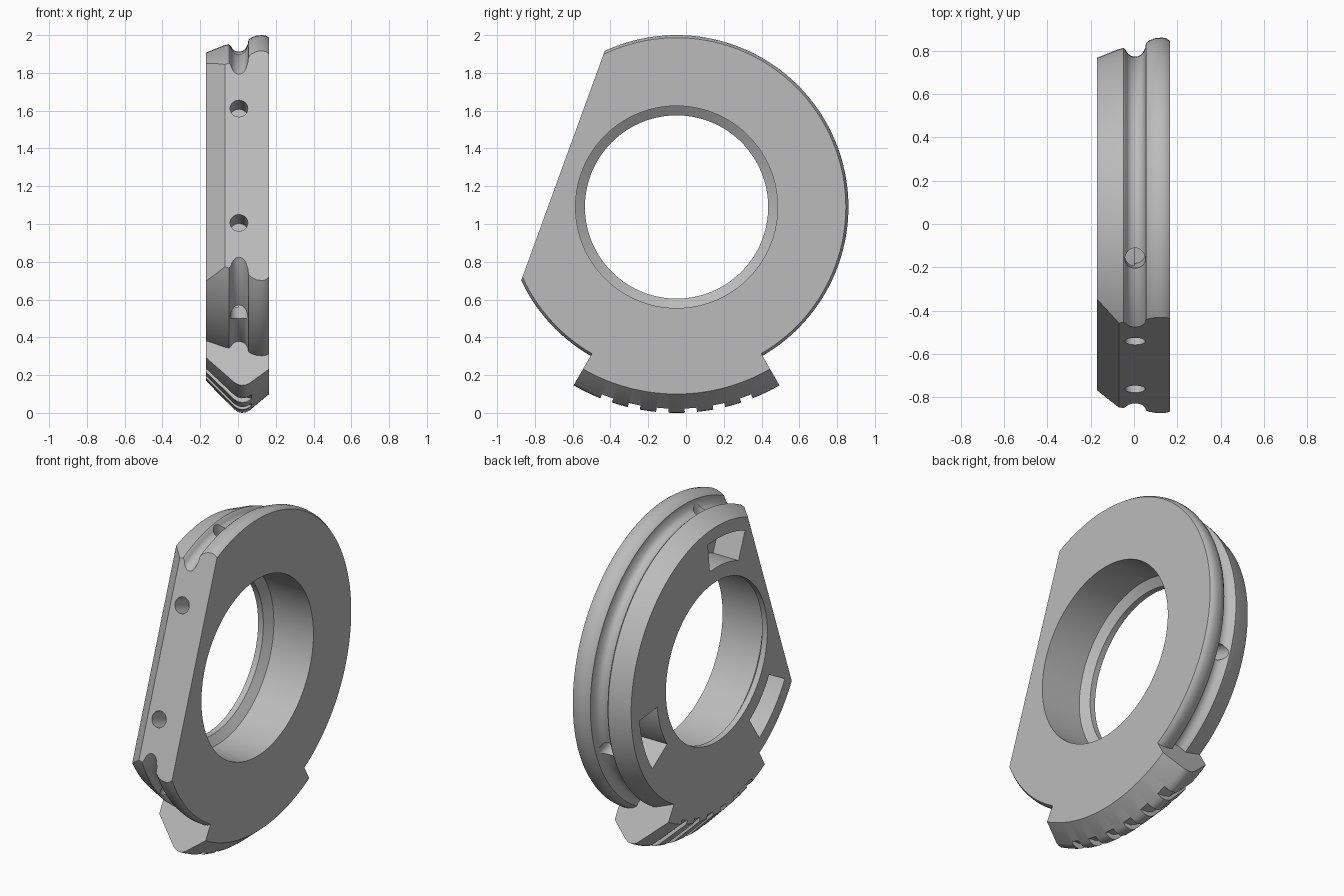
import bpy, bmesh, math
from mathutils import Vector

if "Cube" in bpy.data.objects:
    bpy.data.objects.remove(bpy.data.objects["Cube"])

CY, CZ = -0.05, 1.09          # ring axis runs along x through this point
LEFT, RIGHT = -0.17, 0.165    # the two side faces
FLAT = 160                    # direction of the flat on the rim

grey = bpy.data.materials.new("plain_grey")
grey.use_nodes = True
grey.diffuse_color = (0.5, 0.5, 0.5, 1)
grey.node_tree.nodes["Principled BSDF"].inputs["Base Color"].default_value = (0.5, 0.5, 0.5, 1)


def polar(x, r, deg, side=0):
    """Point at radius r in direction deg, shifted sideways along the tangent."""
    a = math.radians(deg)
    return Vector((x, CY + r * math.cos(a) + side * math.sin(a),
                   CZ + r * math.sin(a) - side * math.cos(a)))


def loft(name, sections, closed=False):
    """Solid through a list of equal cross-sections."""
    bm = bmesh.new()
    rings = [[bm.verts.new(p) for p in s] for s in sections]
    n = len(rings[0])
    pairs = list(zip(rings, rings[1:]))
    if closed:
        pairs.append((rings[-1], rings[0]))
    else:
        bm.faces.new(rings[0])
        bm.faces.new(rings[-1])
    for a, b in pairs:
        for i in range(n):
            j = (i + 1) % n
            bm.faces.new((a[i], a[j], b[j], b[i]))
    bmesh.ops.recalc_face_normals(bm, faces=bm.faces)
    mesh = bpy.data.meshes.new(name)
    bm.to_mesh(mesh)
    bm.free()
    mesh.materials.append(grey)
    obj = bpy.data.objects.new(name, mesh)
    bpy.context.collection.objects.link(obj)
    return obj


def revolve(name, profile, start=0, end=360, steps=144):
    full = end - start == 360
    count = steps if full else steps + 1
    return loft(name, [[polar(x, r, start + (end - start) * k / steps) for x, r in profile]
                       for k in range(count)], full)


def drill(name, deg, r0, r1, side=0, x=0.005, radius=0.047):
    ring = [(radius * math.cos(t * math.tau / 32), radius * math.sin(t * math.tau / 32))
            for t in range(32)]
    return loft(name, [[polar(x + u, r, deg, side + v) for u, v in ring] for r in (r0, r1)])


def combine(target, tool, operation):
    mod = target.modifiers.new(operation.lower(), 'BOOLEAN')
    mod.operation = operation
    mod.solver = 'EXACT'
    mod.object = tool
    bpy.context.view_layer.objects.active = target
    bpy.ops.object.modifier_apply(modifier=mod.name)
    bpy.data.objects.remove(tool)


# Ring: stepped bore, tapered left rim, rounded groove, larger right flange
groove = [(0.005 + 0.043 * math.cos(math.radians(t)), 0.862 - 0.04 * math.sin(math.radians(t)))
          for t in range(165, 14, -15)]
rim = [(LEFT, 0.817), (-0.07, 0.857), (-0.048, 0.862)] + groove + [
    (0.053, 0.865), (0.055, 0.885), (0.07, 0.897), (0.1, 0.908), (0.13, 0.91), (0.15, 0.906), (RIGHT, 0.896)]
bore = [(RIGHT, 0.535), (-0.1, 0.535), (-0.135, 0.485), (LEFT, 0.485)]
ring = revolve("ring_body", rim + bore)

# Flat on the rim, with a chamfer toward the left face
flat = [(-0.27, 0.44), (-0.07, 0.64), (0.3, 0.64), (0.3, 1.3), (-0.27, 1.3)]
combine(ring, loft("flat_cutter", [[polar(x, d, FLAT, s) for x, d in flat] for s in (-1, 1)]), 'DIFFERENCE')

# Ribbed foot under the ring
edge = [(LEFT, 0.92), (-0.02, 1.072), (0.0, 1.085), (0.02, 1.09), (0.04, 1.088), (0.06, 1.078), (RIGHT, 0.99)]
foot = revolve("ribbed_foot", edge + [(RIGHT, 0.75), (LEFT, 0.75)], 240, 300, 48)
notch = [(-0.3, 0.766), (-0.02, 1.045), (0.02, 1.062), (0.05, 1.062), (0.12, 1.08), (0.12, 1.3), (-0.3, 1.3)]
for k in range(6):
    middle = 270 + 8 * (k - 2.5)
    combine(foot, revolve("notch_cutter", notch, middle - 1.7, middle + 1.7, 3), 'DIFFERENCE')
combine(ring, foot, 'UNION')

# Three pockets in the left face, each met by a hole from the groove
for deg in (97.5, 222.5, 340):
    combine(ring, revolve("pocket_cutter", [(-0.3, 0.57), (-0.3, 0.74), (0, 0.74), (0, 0.57)],
                          deg - 14, deg + 14, 12), 'DIFFERENCE')
    combine(ring, drill("groove_hole_cutter", deg, 0.65, 1.0), 'DIFFERENCE')

# Two blind holes in the flat
for side in (-0.322, 0.322):
    combine(ring, drill("flat_hole_cutter", FLAT, 0.5, 0.9, side), 'DIFFERENCE')

bpy.ops.object.select_all(action='DESELECT')
ring.select_set(True)
bpy.context.view_layer.objects.active = ring
bpy.ops.object.shade_smooth_by_angle(angle=math.radians(30))
